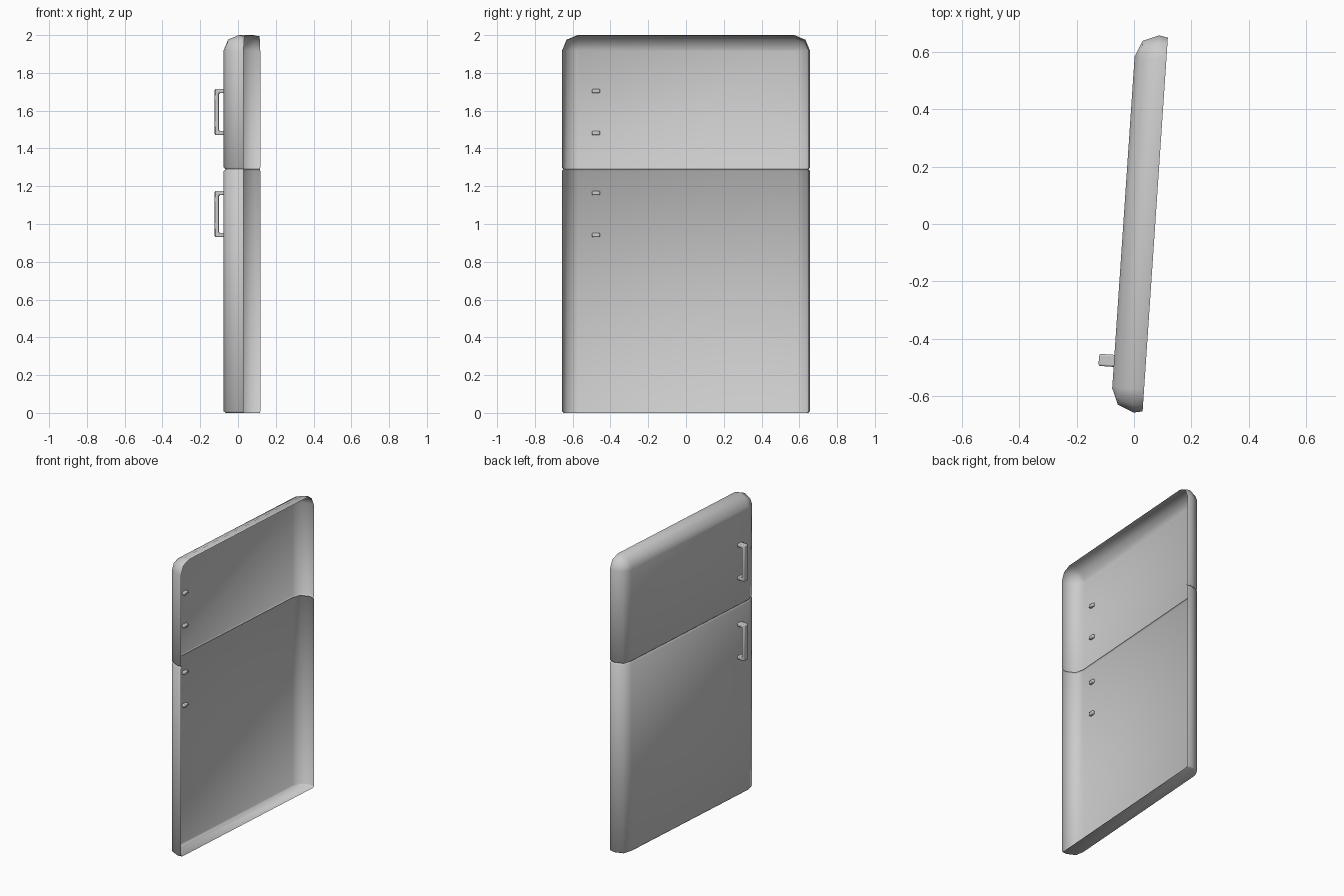
import bpy, bmesh, math

if "Cube" in bpy.data.objects:
    bpy.data.objects.remove(bpy.data.objects["Cube"])

YAW = math.radians(-3.87)      # the whole door pair is swung slightly
HALF, TOP, SEAM, LIP = 0.658, 2.0, 1.29, 0.009
# side section: (inset from outline, outward depth), from open rim to front face
SECTION = [(0.006, -0.074), (0.0, -0.043), (0.0235, 0.0136), (0.08, 0.037)]


def finish(name, bm, angle=50):
    bmesh.ops.remove_doubles(bm, verts=bm.verts, dist=0.0005)
    bmesh.ops.recalc_face_normals(bm, faces=bm.faces)
    mesh = bpy.data.meshes.new(name)
    bm.to_mesh(mesh)
    bm.free()
    ob = bpy.data.objects.new(name, mesh)
    bpy.context.collection.objects.link(ob)
    ob.rotation_euler.z = YAW
    ob.location.y = 0.003
    bpy.ops.object.select_all(action='DESELECT')
    ob.select_set(True)
    bpy.context.view_layer.objects.active = ob
    bpy.ops.object.shade_smooth_by_angle(angle=math.radians(angle))
    return ob


def bridge(bm, rows):
    for a, b in zip(rows, rows[1:]):
        for i in range(len(a) - 1):
            bm.faces.new((a[i], a[i + 1], b[i + 1], b[i]))


# Upper door: nested rounded outlines from rim to face, open at the back
bm = bmesh.new()
rows = []
for k, (d, u) in enumerate(SECTION):
    w, t, r = HALF - d, TOP - d, max(0.083 - d, 0.003)
    lip_u = u - LIP if k == 3 else u
    right = [(w - LIP, SEAM, lip_u), (w, SEAM + LIP, u)]
    for j in range(3):
        a = math.pi / 4 * j
        right.append((w - r + r * math.cos(a), t - r + r * math.sin(a), u))
    loop = right + [(-v, z, q) for v, z, q in reversed(right)]
    rows.append([bm.verts.new((-q, v, z)) for v, z, q in loop])
bridge(bm, rows)
face = rows[-1]
bm.faces.new(face[1:9])
bm.faces.new((face[0], face[1], face[8], face[9]))
finish("upper_door", bm)

# Lower door: straight shell with eased ends and a bottom plate
bm = bmesh.new()
rows = []
for z, lip in ((0, LIP), (LIP, 0), (SEAM - LIP, 0), (SEAM, LIP)):
    right = [(HALF - d - lip, u - (lip if k == 3 else 0))
             for k, (d, u) in enumerate(SECTION)]
    loop = right + [(-v, u) for v, u in reversed(right)]
    rows.append([bm.verts.new((-u, v, z)) for v, u in loop])
bridge(bm, rows)
bm.faces.new(rows[0])
finish("lower_door", bm)


# Handles: extruded C shape with softened edges, ends piercing the door
def handle(name, z0, z1):
    t, out, inn = 0.022, 0.090, 0.020
    pts = [(inn, z0), (out, z0), (out, z1), (inn, z1),
           (inn, z1 - t), (out - t, z1 - t), (out - t, z0 + t), (inn, z0 + t)]
    bm = bmesh.new()
    f = bm.faces.new([bm.verts.new((-u, -0.504, z)) for u, z in pts])
    ext = bmesh.ops.extrude_face_region(bm, geom=[f])["geom"]
    bmesh.ops.translate(bm, vec=(0, 0.042, 0),
                        verts=[g for g in ext if isinstance(g, bmesh.types.BMVert)])
    ob = finish(name, bm, 40)
    bev = ob.modifiers.new("soft_edges", 'BEVEL')
    bev.width, bev.segments = 0.006, 2


handle("upper_handle", 1.47, 1.715)
handle("lower_handle", 0.93, 1.175)
